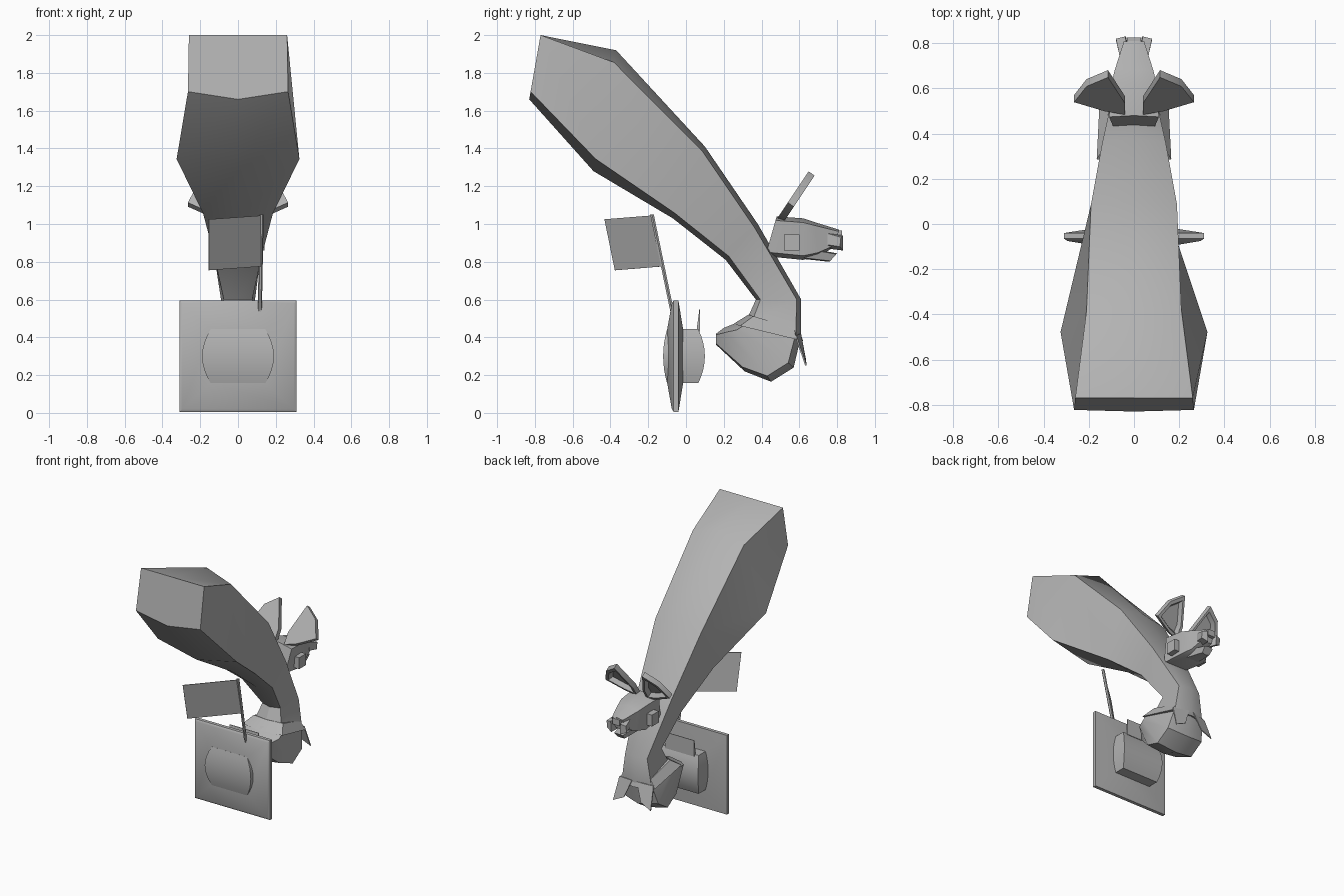
import bpy, bmesh, math
from mathutils import Vector

cube = bpy.data.objects.get("Cube")
if cube:
    bpy.data.objects.remove(cube)

grey = bpy.data.materials.new("plain_grey")
grey.use_nodes = True
grey.diffuse_color = (0.45, 0.45, 0.45, 1)
grey.node_tree.nodes["Principled BSDF"].inputs["Base Color"].default_value = (0.45, 0.45, 0.45, 1)
parts = []


def solid(name, rings):
    """Skin a row of equal point rings and cap both ends."""
    bm = bmesh.new()
    loops = [[bm.verts.new(p) for p in ring] for ring in rings]
    n = len(loops[0])
    for a, b in zip(loops, loops[1:]):
        for i in range(n):
            j = (i + 1) % n
            bm.faces.new((a[i], a[j], b[j], b[i]))
    bm.faces.new(loops[0])
    bm.faces.new(loops[-1])
    bmesh.ops.recalc_face_normals(bm, faces=bm.faces)
    mesh = bpy.data.meshes.new(name)
    bm.to_mesh(mesh)
    bm.free()
    obj = bpy.data.objects.new(name, mesh)
    mesh.materials.append(grey)
    bpy.context.collection.objects.link(obj)
    parts.append(obj)
    return obj


def ridged(outer, w_out, inner, w_in, ridge_out=0.1, ridge_in=0.1):
    """Six-sided section with a centre ridge on its outer and inner sides."""
    o, i = Vector((0, *outer)), Vector((0, *inner))
    a, b = o.lerp(i, ridge_out), i.lerp(o, ridge_in)
    dx = Vector((1, 0, 0))
    return [o, a + dx * w_out, b + dx * w_in, i, b - dx * w_in, a - dx * w_out]


def sheet(name, points, offset):
    """Thin plate made by shifting an outline."""
    off = Vector(offset)
    return solid(name, [[Vector(p) - off for p in points], [Vector(p) + off for p in points]])


def box(name, x, y, z):
    return solid(name, [[(x[0], b, c), (x[1], b, c), (x[1], b, d), (x[0], b, d)]
                        for b, c, d in ((y[0], *z), (y[1], *z))])


def mirror_points(points, side):
    return [(side * x, y, z) for x, y, z in points]


# Tail and bent trunk
solid("tail", [
    ridged((-.77, 2.0), .26, (-.83, 1.66), .265, 0, .12),
    ridged((-.37, 1.92), .21, (-.49, 1.28), .325),
    ridged((.10, 1.41), .19, (-.07, 1.03), .185, .07, .07),
    ridged((.38, 1.0), .14, (.21, .81), .125),
    ridged((.61, .6), .09, (.37, .6), .075),
    ridged((.61, .4), .12, (.32, .49), .11),
])

# Curled lower body
solid("lower_body", [
    ridged((.61, .41), .12, (.32, .49), .13),
    ridged((.57, .24), .15, (.28, .49), .15),
    ridged((.45, .165), .15, (.25, .47), .15),
    ridged((.31, .22), .13, (.2, .45), .13),
    ridged((.16, .36), .07, (.16, .42), .07),
])

# Collar with two hanging flaps
solid("collar", [
    ridged((.60, .44), .11, (.33, .52), .12),
    ridged((.62, .38), .15, (.25, .47), .165),
])
for side, word in ((1, "left"), (-1, "right")):
    sheet(word + "_collar_flap", mirror_points(
        [(.02, .605, .42), (.14, .58, .41), (.155, .635, .25), (.07, .63, .29)], side), (0, .004, 0))

# Head and muzzle
solid("head", [
    ridged((.48, 1.04), .11, (.42, .83), .09),
    ridged((.62, 1.03), .10, (.62, .81), .10),
    ridged((.68, 1.01), .085, (.70, .83), .07),
    ridged((.81, .97), .045, (.79, .88), .05),
])
solid("lower_jaw", [
    ridged((.66, .87), .06, (.62, .815), .05),
    ridged((.80, .845), .035, (.76, .80), .03),
])
box("nose", (-.03, .03), (.78, .825), (.92, .965))

for side, word in ((1, "left"), (-1, "right")):
    # Square cheek pads and lips
    box(word + "_cheek", (side * .08, side * .14), (.52, .60), (.86, .945))
    solid(word + "_lip", [mirror_points(p, side) for p in (
        [(.02, .75, .87), (.065, .75, .89), (.065, .75, .95), (.02, .75, .95)],
        [(.035, .83, .86), (.08, .815, .88), (.08, .82, .93), (.04, .83, .94)])])

    # Fan-shaped ears with a hollow front face
    outline = [(.04, .50), (.13, .515), (.265, .555), (.21, .625), (.115, .665), (.04, .55)]
    ear = [Vector((side * x, y, 1.02 + 1.5 * (y - .5))) for x, y in outline]
    back = Vector((0, -.016, .011))
    centre = sum(ear, Vector()) / len(ear)
    rim = [centre + (p - centre) * .8 for p in ear]
    hollow = [centre + (p - centre) * .65 + back * .7 for p in ear]
    solid(word + "_ear", [[p + back for p in ear], [p - back for p in ear],
                          [p - back for p in rim], hollow])

# Square shield, sloping on both sides
solid("shield", [[(-w, y, .3 - h), (w, y, .3 - h), (w, y, .3 + h), (-w, y, .3 + h)]
                 for y, w, h in ((-.10, .145, .14), (-.075, .295, .28), (-.065, .31, .295),
                                 (-.04, .31, .295), (-.015, .15, .14))])


def barrel(name, y_flat, y_edge, y_swell, w_edge, w_swell):
    """Block whose outer face swells around its middle height."""
    rings = []
    for k in range(9):
        t = k / 4 - 1
        swell = 1 - t * t
        w, y = w_edge + w_swell * swell, y_edge + y_swell * swell
        z = .3 + .143 * t
        rings.append([(-w, y_flat, z), (w, y_flat, z), (w, y, z), (-w, y, z)])
    solid(name, rings)


barrel("shield_boss", -.06, -.10, -.021, .145, .045)
barrel("shield_back_block", -.03, .065, .035, .15, .02)
solid("back_fin", [[(-.12, .055, .43), (.12, .055, .43), (.12, .075, .43), (-.12, .075, .43)],
                   [(-.12, .071, .55), (.12, .071, .55), (.12, .075, .55), (-.12, .075, .55)]])

# Flag on a leaning pole
pole = []
for y, z, x in ((-.07, .52, .115), (-.18, 1.05, .125)):
    pole.append([(x + .011 * math.cos(a * math.pi / 3), y + .011 * math.sin(a * math.pi / 3), z)
                 for a in range(6)])
solid("flag_pole", pole)
sheet("flag", [(.125, -.18, 1.045), (.12, -.13, .775), (-.155, -.375, .755), (-.155, -.43, 1.025)],
      (.002, -.002, 0))

# Soft shading along curves, sharp at the edges
bpy.ops.object.select_all(action='DESELECT')
for obj in parts:
    obj.select_set(True)
bpy.context.view_layer.objects.active = parts[0]
bpy.ops.object.shade_smooth_by_angle(angle=math.radians(30))
